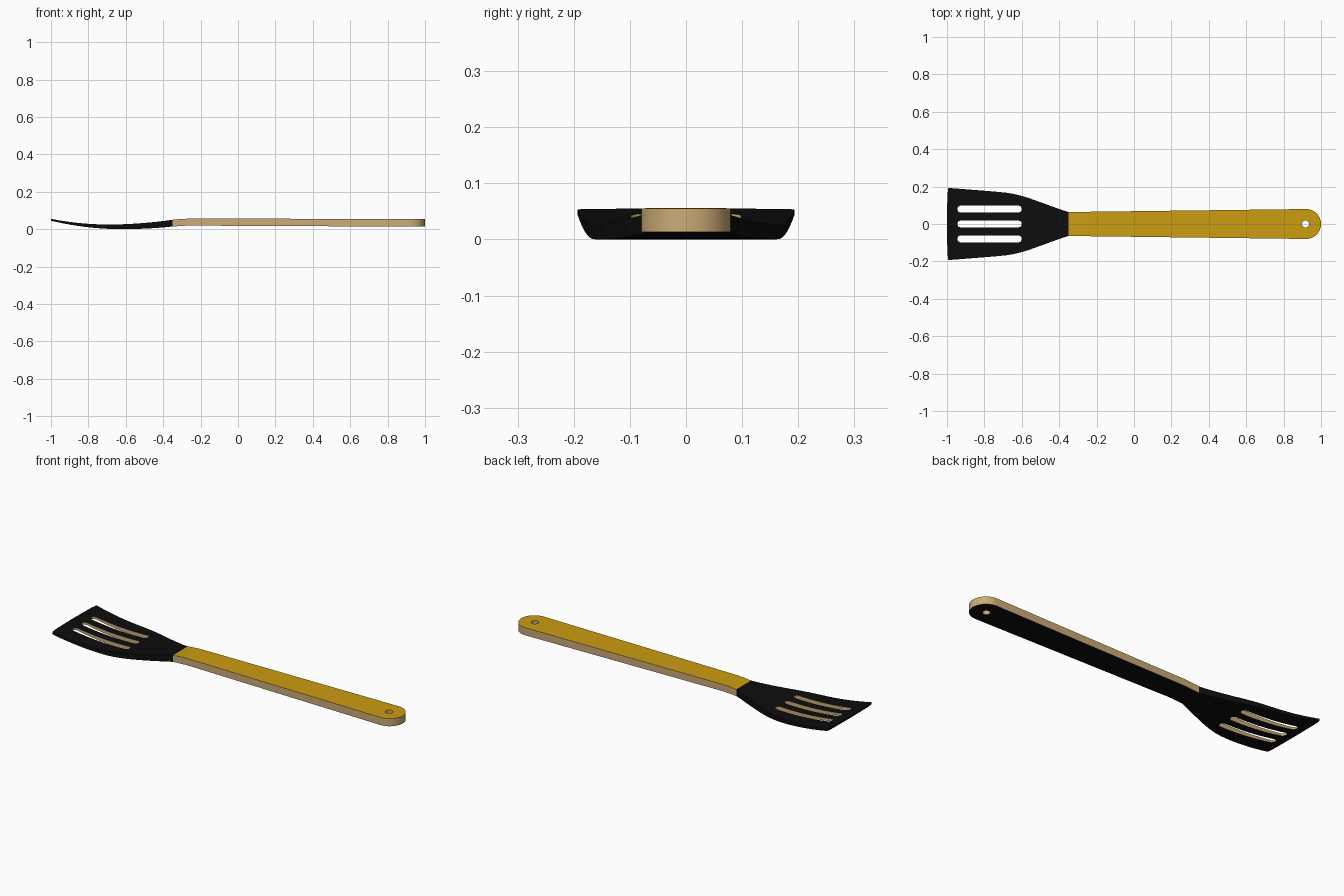
import bpy, bmesh, math
from mathutils import Vector

if "Cube" in bpy.data.objects:
    bpy.data.objects.remove(bpy.data.objects["Cube"])


def material(name, rgb):
    m = bpy.data.materials.new(name)
    m.diffuse_color = (*rgb, 1)
    m.use_nodes = True
    m.node_tree.nodes["Principled BSDF"].inputs["Base Color"].default_value = m.diffuse_color
    return m


BLACK = material("black", (0.004, 0.004, 0.004))
GOLD = material("gold", (0.60, 0.34, 0.006))
TAN = material("tan", (0.60, 0.41, 0.18))


def arc(cx, cy, rx, ry, a0, a1, n):
    return [(cx + rx * math.cos(math.radians(a0 + (a1 - a0) * i / n)),
             cy + ry * math.sin(math.radians(a0 + (a1 - a0) * i / n))) for i in range(n + 1)]


def slot(x0, x1, y, r):
    return arc(x1 - r, y, r, r, -90, 90, 10) + arc(x0 + r, y, r, r, 90, 270, 10)


def lerp(x, pts):
    for (xa, a), (xb, b) in zip(pts, pts[1:]):
        if x <= xb:
            return a + (b - a) * (x - xa) / (xb - xa)
    return pts[-1][1]


def plate(name, loops, cuts, bottom, top, mats, rule):
    """Flat outline with holes, sliced along x, extruded, then bent to bottom(x)..top(x)."""
    bm = bmesh.new()
    for pts in loops:
        vs = [bm.verts.new((x, y, 0)) for x, y in pts]
        for a, b in zip(vs, vs[1:] + vs[:1]):
            bm.edges.new((a, b))
    bmesh.ops.triangle_fill(bm, use_beauty=True, edges=bm.edges[:], normal=(0, 0, 1))
    for x in cuts:
        bmesh.ops.bisect_plane(bm, geom=bm.verts[:] + bm.edges[:] + bm.faces[:], dist=1e-5,
                               plane_co=(x, 0, 0), plane_no=(1, 0, 0))
    lower = bm.faces[:]
    dup = bmesh.ops.extrude_face_region(bm, geom=lower, use_keep_orig=True)
    for v in (g for g in dup["geom"] if isinstance(g, bmesh.types.BMVert)):
        v.co.z = 1
    for f in bm.faces:
        zs = [v.co.z for v in f.verts]
        side = "bottom" if max(zs) < 0.5 else "top" if min(zs) > 0.5 else "side"
        f.material_index = rule(side, f.calc_center_median())
    for v in bm.verts:
        x = v.co.x
        v.co.z = bottom(x) + v.co.z * (top(x) - bottom(x))
    bmesh.ops.recalc_face_normals(bm, faces=bm.faces[:])
    me = bpy.data.meshes.new(name)
    bm.to_mesh(me)
    bm.free()
    for m in mats:
        me.materials.append(m)
    ob = bpy.data.objects.new(name, me)
    bpy.context.collection.objects.link(ob)
    bpy.ops.object.select_all(action='DESELECT')
    ob.select_set(True)
    bpy.context.view_layer.objects.active = ob
    bpy.ops.object.shade_smooth_by_angle(angle=math.radians(30))
    return ob


# Blade: curved sheet that thins towards the tip, three slots
def blade_bottom(x):
    d = x + 0.62
    return 0.045 * (d / 0.38) ** 2 if d < 0 else 0.014 * (d / 0.27) ** 2


def blade_top(x):
    return blade_bottom(x) + lerp(x, [(-1, 0.01), (-0.62, 0.026), (-0.35, 0.036)])


half = [(-0.35, 0.064), (-0.38, 0.073), (-0.56, 0.138), (-0.60, 0.15), (-0.64, 0.16),
        (-0.68, 0.167), (-0.74, 0.173), (-0.98, 0.192), (-0.99, 0.193), (-0.994, 0.188), (-0.998, 0.15)]
outline = half + [(-1, 0.0)] + [(x, -y) for x, y in reversed(half)]
slots = [slot(-0.945, -0.60, y, 0.018) for y in (-0.08, 0, 0.08)]
plate("blade", [outline] + slots, [-0.98 + 0.03 * i for i in range(21)], blade_bottom, blade_top,
      [BLACK, TAN],
      lambda s, c: int(s == "side" and abs(c.y) < 0.105 and -0.96 < c.x < -0.59))

# Handle: long tapered bar with round end and hanging hole
end = arc(0.92, 0, 0.08, 0.08, -90, 90, 24)
handle = [(-0.35, 0.064), (-0.35, -0.064)] + end
plate("handle", [handle, arc(0.917, 0, 0.019, 0.019, 0, 345, 23)],
      [-0.33, -0.31, -0.29, -0.27, -0.2, 0.2, 0.6],
      lambda x: lerp(x, [(-0.35, 0.014), (-0.27, 0.019), (1.01, 0.013)]),
      lambda x: lerp(x, [(-0.35, 0.05), (-0.31, 0.054), (-0.27, 0.056), (1.01, 0.055)]),
      [BLACK, GOLD, TAN],
      lambda s, c: 1 if s == "top" else 0 if s == "bottom" or c.x < -0.349 else 2)
